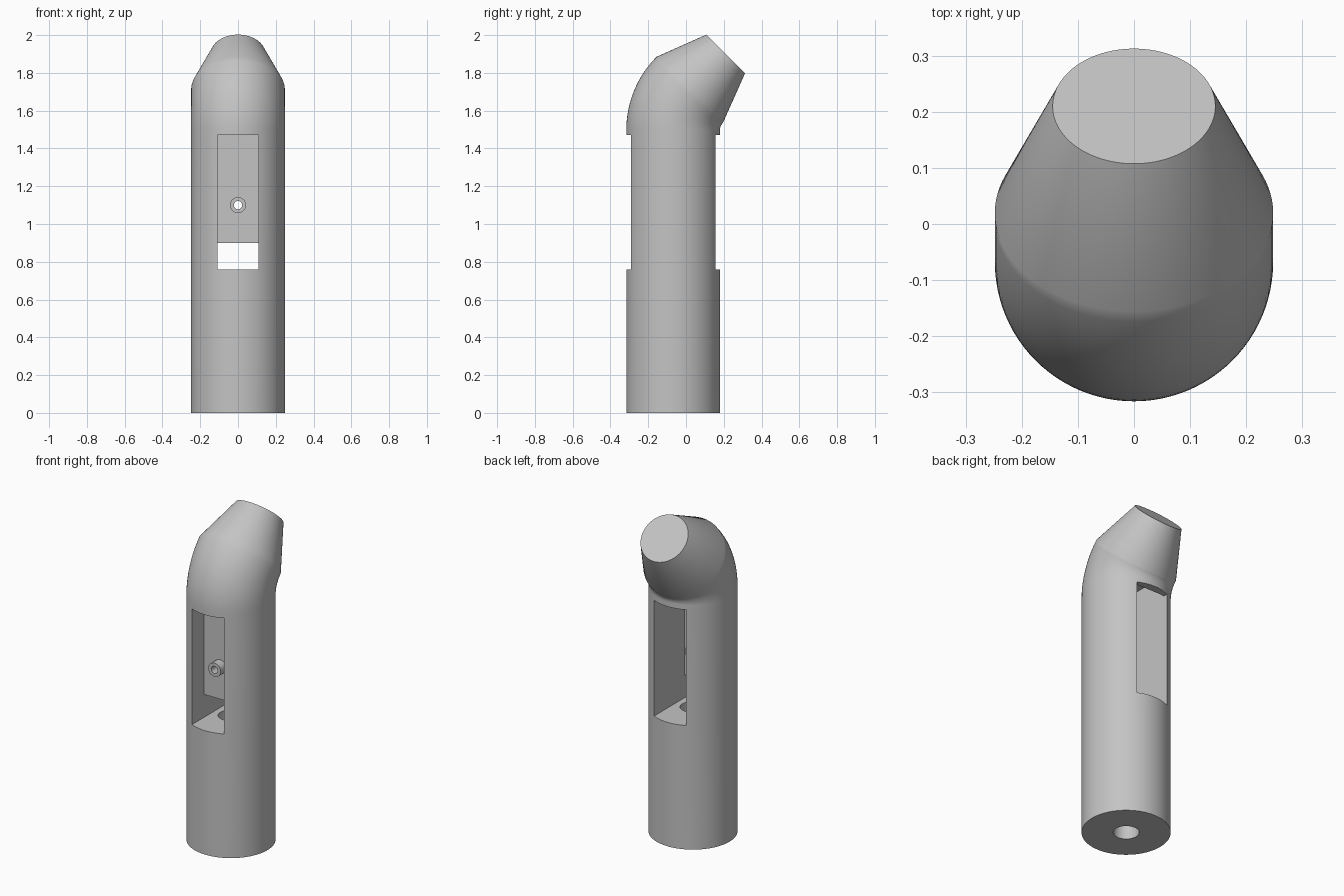
import bpy, bmesh, math
from mathutils import Vector, Matrix

cube = bpy.data.objects.get("Cube")
if cube:
    bpy.data.objects.remove(cube, do_unlink=True)

YC = -0.068          # body axis
R = 0.248            # body radius
SLOT = 0.108         # half width of the window
SEGS = 96

grey = bpy.data.materials.new("light_grey")
grey.use_nodes = True
grey.diffuse_color = (0.55, 0.55, 0.55, 1)
grey.node_tree.nodes["Principled BSDF"].inputs["Base Color"].default_value = grey.diffuse_color


def finish(name, bm):
    bmesh.ops.recalc_face_normals(bm, faces=bm.faces)
    mesh = bpy.data.meshes.new(name)
    bm.to_mesh(mesh)
    bm.free()
    mesh.materials.append(grey)
    obj = bpy.data.objects.new(name, mesh)
    bpy.context.collection.objects.link(obj)
    return obj


def box(name, x, y0, y1, z0, z1):
    bm = bmesh.new()
    mat = Matrix.Translation((0, YC + (y0 + y1) / 2, (z0 + z1) / 2)) @ Matrix.Diagonal((2 * x, y1 - y0, z1 - z0, 1))
    bmesh.ops.create_cube(bm, size=1, matrix=mat)
    return finish(name, bm)


def rod(name, radius, start, end, segs=48):
    bm = bmesh.new()
    a, b = Vector(start), Vector(end)
    rot = (b - a).to_track_quat('Z', 'Y').to_matrix().to_4x4()
    bmesh.ops.create_cone(bm, cap_ends=True, segments=segs, radius1=radius, radius2=radius,
                          depth=(b - a).length, matrix=Matrix.Translation((a + b) / 2) @ rot)
    return finish(name, bm)


def activate(obj):
    bpy.ops.object.select_all(action='DESELECT')
    obj.select_set(True)
    bpy.context.view_layer.objects.active = obj


def cut(obj, cutter):
    activate(obj)
    mod = obj.modifiers.new("cut", 'BOOLEAN')
    mod.operation = 'DIFFERENCE'
    mod.solver = 'EXACT'
    mod.object = cutter
    bpy.ops.object.modifier_apply(modifier=mod.name)
    bpy.data.objects.remove(cutter, do_unlink=True)


def smooth(obj):
    activate(obj)
    bpy.ops.object.shade_smooth_by_angle(angle=math.radians(30))


# Body: straight tube, 45 degree elbow, tapered mouthpiece
bend, z_bend, steps = 0.30, 1.498, 16
stations = [(YC, 0, R, 0)]
for i in range(steps + 1):
    t = math.radians(45) * i / steps
    stations.append((YC + bend * (1 - math.cos(t)), z_bend + bend * math.sin(t), R, t))
stations.append((0.21, 1.9, 0.145, math.radians(45)))

bm = bmesh.new()
rings = []
for y, z, r, tilt in stations:
    ring = []
    for k in range(SEGS):
        a = 2 * math.pi * k / SEGS
        side = r * math.sin(a)
        ring.append(bm.verts.new((r * math.cos(a), y + side * math.cos(tilt), z - side * math.sin(tilt))))
    rings.append(ring)
for low, high in zip(rings, rings[1:]):
    for k in range(SEGS):
        n = (k + 1) % SEGS
        bm.faces.new((low[k], low[n], high[n], high[k]))
bm.faces.new(rings[0])
bm.faces.new(rings[-1])
body = finish("body", bm)

# Window through the body, pocket above it, and bore from below
cut(body, box("window_cutter", SLOT, -0.4, 0.4, 0.76, 1.47))
cut(body, box("pocket_cutter", SLOT, -0.071, 0.2, 1.4, 1.6))
cut(body, rod("bore_cutter", 0.072, (0, YC, -0.1), (0, YC, 0.85)))
smooth(body)

# Mounting plate hanging in the window, with a hollow pin
plate = box("mounting_plate", SLOT, -0.106, -0.071, 0.9, 1.48)
pin = rod("hollow_pin", 0.042, (0, YC - 0.16, 1.1), (0, YC + 0.02, 1.1))
for part in (plate, pin):
    cut(part, rod("pin_hole_cutter", 0.022, (0, YC - 0.3, 1.1), (0, YC + 0.3, 1.1)))
    smooth(part)
